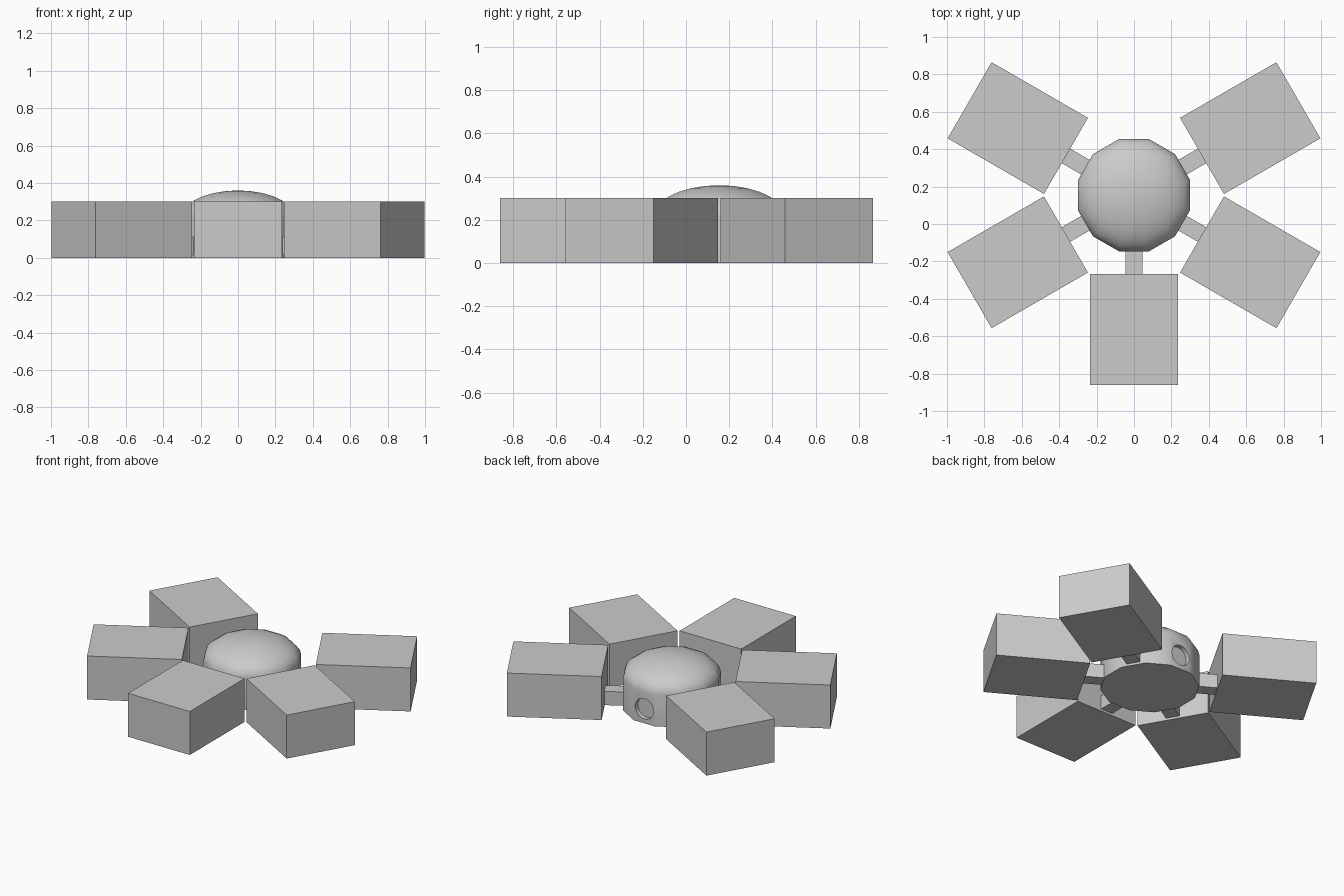
import bpy, bmesh, math
from mathutils import Matrix, Vector

if "Cube" in bpy.data.objects:
    bpy.data.objects.remove(bpy.data.objects["Cube"])

CY = 0.154          # hub centre on y
SIDES = 12
R = 0.30 / math.cos(math.pi / SIDES)


def make(name, bm):
    bmesh.ops.recalc_face_normals(bm, faces=bm.faces)
    me = bpy.data.meshes.new(name)
    bm.to_mesh(me)
    bm.free()
    ob = bpy.data.objects.new(name, me)
    bpy.context.collection.objects.link(ob)
    return ob


def radial_box(name, angle, r0, r1, half_w, z0, z1):
    """Box reaching from r0 to r1 away from the hub centre."""
    bm = bmesh.new()
    bmesh.ops.create_cube(bm, size=1)
    m = (Matrix.Translation((0, CY, 0)) @ Matrix.Rotation(angle, 4, 'Z')
         @ Matrix.Translation(((r0 + r1) / 2, 0, (z0 + z1) / 2))
         @ Matrix.Diagonal((r1 - r0, 2 * half_w, z1 - z0, 1)))
    bm.transform(m)
    return make(name, bm)


# Hub: straight 12-sided wall with a low dome
WALL, RISE, STEPS = 0.22, 0.14, 7
profile = [(R, 0)] + [(R * math.cos(t), WALL + RISE * math.sin(t))
                      for t in (i * math.pi / 2 / STEPS for i in range(STEPS))]
bm = bmesh.new()
rings = []
for r, z in profile:
    rings.append([bm.verts.new((r * math.cos(a), CY + r * math.sin(a), z))
                  for a in ((k + 0.5) * 2 * math.pi / SIDES for k in range(SIDES))])
tip = bm.verts.new((0, CY, WALL + RISE))
bm.faces.new(rings[0])
for k in range(SIDES):
    n = (k + 1) % SIDES
    for a, b in zip(rings, rings[1:]):
        bm.faces.new((a[k], a[n], b[n], b[k]))
    bm.faces.new((rings[-1][k], rings[-1][n], tip))
hub = make("domed_hub", bm)

# Round port recessed into the back wall
bm = bmesh.new()
bmesh.ops.create_cone(bm, cap_ends=True, segments=24, radius1=0.07, radius2=0.07, depth=0.1)
bm.transform(Matrix.Translation((0, CY + 0.32, 0.10)) @ Matrix.Rotation(math.pi / 2, 4, 'X'))
cutter = make("port_cutter", bm)
mod = hub.modifiers.new("port", 'BOOLEAN')
mod.object, mod.operation, mod.solver = cutter, 'DIFFERENCE', 'EXACT'
bpy.context.view_layer.objects.active = hub
hub.select_set(True)
bpy.ops.object.modifier_apply(modifier="port")
bpy.data.objects.remove(cutter)
bpy.ops.object.shade_smooth_by_angle(angle=math.radians(40))

# Five modules, each joined to the hub by a short square passage
for side, deg in (("front", -90), ("front_right", -30), ("back_right", 30),
                  ("back_left", 150), ("front_left", 210)):
    a = math.radians(deg)
    radial_box(side + "_module", a, 0.42, 1.015, 0.235, 0, 0.30)
    radial_box(side + "_passage", a, 0.28, 0.44, 0.045, 0.015, 0.11)
